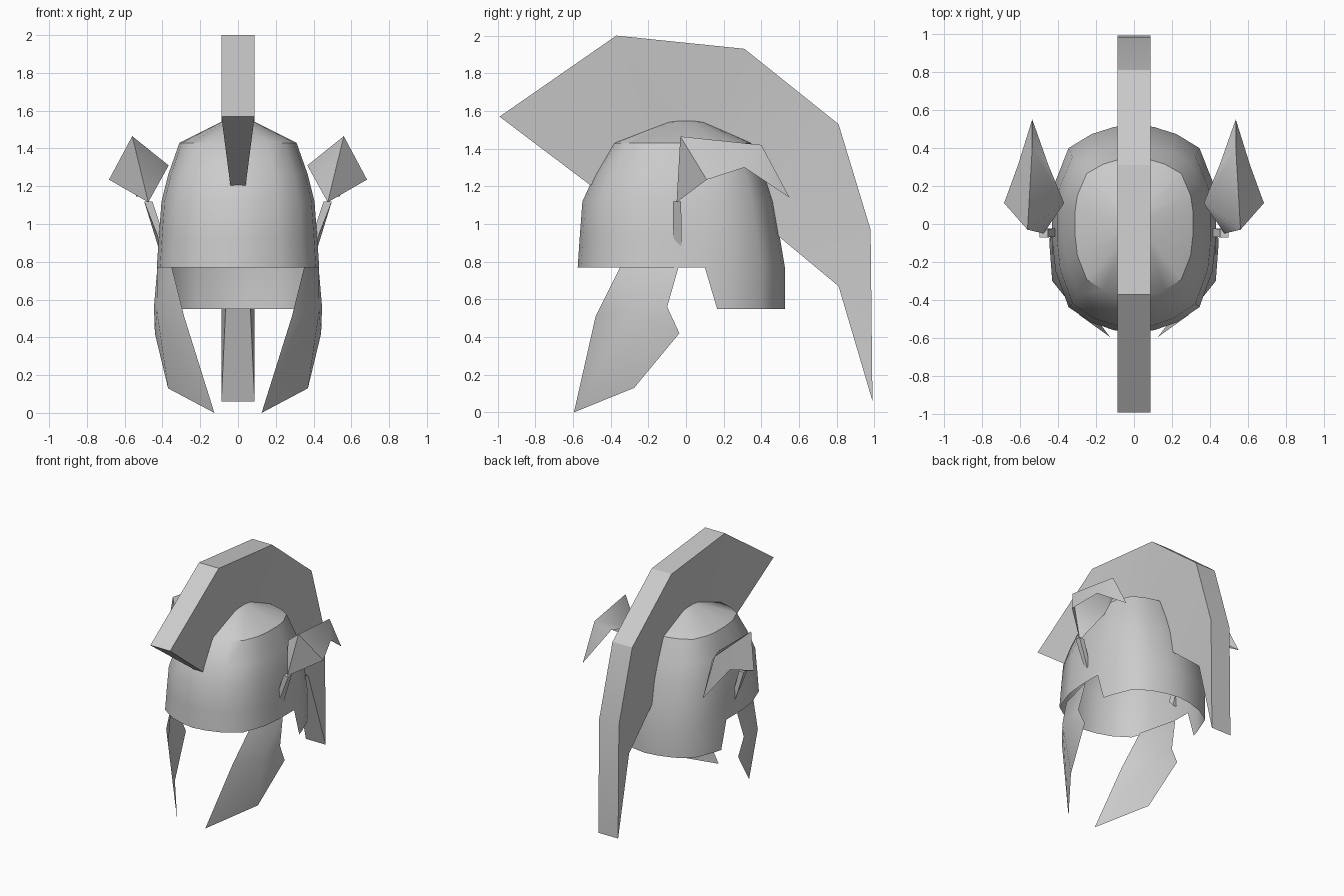
import bpy, math

if "Cube" in bpy.data.objects:
    bpy.data.objects.remove(bpy.data.objects["Cube"])


def make(name, verts, faces, mirror=False, smooth=40):
    mesh = bpy.data.meshes.new(name)
    mesh.from_pydata(verts, [], faces)
    mesh.update()
    ob = bpy.data.objects.new(name, mesh)
    bpy.context.collection.objects.link(ob)
    bpy.ops.object.select_all(action='DESELECT')
    ob.select_set(True)
    bpy.context.view_layer.objects.active = ob
    if smooth:
        bpy.ops.object.shade_smooth_by_angle(angle=math.radians(smooth))
    if mirror:
        ob.modifiers.new("Mirror", 'MIRROR').use_axis[0] = True
    return ob


# Helmet bowl: open shell lofted through rings (z, front, back, half width)
levels = [(0.77, .575, .525, .43), (0.92, .565, .50, .42), (1.12, .55, .465, .405),
          (1.26, .485, .42, .37), (1.43, .385, .35, .31), (1.54, .10, .10, .09)]
quarter = [(0, 1), (.25, .97), (.52, .90), (.8, .76), (.96, .43)]
half = ([(x, -y) for x, y in quarter] + [(1, -.15), (1, .19)]
        + [(x, y) for x, y in reversed(quarter)])
loop = half + [(-x, y) for x, y in half[-2:0:-1]]
n = len(loop)
verts = [(x * w, y * (f if y < 0 else b), z) for z, f, b, w in levels for x, y in loop]
faces = [(r * n + i, r * n + (i + 1) % n, (r + 1) * n + (i + 1) % n, (r + 1) * n + i)
         for r in range(len(levels) - 1) for i in range(n)]
top = (len(levels) - 1) * n
verts.append((0, 0, 1.555))
faces += [(top + i, top + (i + 1) % n, len(verts) - 1) for i in range(n)]

# Neck guard: drop the back part of the rim
rear = [i for i in range(n) if loop[i][1] > 0]
start = len(verts)
for i in rear:
    x, y, z = verts[i]
    verts.append((x, max(y, .165), .55))
faces += [(rear[k], start + k, start + k + 1, rear[k + 1]) for k in range(len(rear) - 1)]
make("helmet_bowl", verts, faces)

# Crest: side profile (y, z, half width), thinner where it meets the bowl
profile = [(-.99, 1.57, .088), (-.37, 2.0, .088), (.31, 1.93, .088), (.81, 1.53, .088),
           (.98, .97, .088), (.99, .06, .088), (.81, .67, .06), (.485, .94, .04),
           (.45, 1.12, .04), (.33, 1.42, .04), (.1, 1.53, .04), (-.1, 1.53, .04),
           (-.37, 1.42, .04), (-.50, 1.2, .04)]
m = len(profile)
verts = [(s * w, y, z) for s in (-1, 1) for y, z, w in profile]
faces = [(i, (i + 1) % m, m + (i + 1) % m, m + i) for i in range(m)]
# side walls: outer edge bridged to inner edge
sides = [(0, 1, 12, 13), (1, 11, 12), (1, 2, 10, 11), (2, 3, 9, 10),
         (3, 8, 9), (3, 4, 7, 8), (4, 6, 7), (4, 5, 6)]
faces += [tuple(reversed(f)) for f in sides] + [tuple(m + i for i in f) for f in sides]
make("crest", verts, faces, smooth=20)

# Cheek guards: outline fanned around one raised inner point
cheek = [(.35, -.35, .77), (.285, -.48, .51), (.125, -.595, 0), (.37, -.275, .13),
         (.44, -.035, .42), (.445, -.10, .56), (.427, -.04, .77), (.43, -.30, .54)]
make("cheek_guard", cheek, [(i, (i + 1) % 7, 7) for i in range(7)], mirror=True)

# Ear-shaped side leaves: arched spine with an outer and an inner edge
ear = [(.475, -.05, 1.115), (.56, -.03, 1.465), (.535, .40, 1.42), (.535, .55, 1.14),
       (.683, .11, 1.235), (.61, .31, 1.30),
       (.367, .11, 1.31), (.45, .31, 1.335)]
make("side_leaf", ear, [(0, 4, 1), (1, 4, 5, 2), (2, 5, 3),
                        (1, 6, 0), (2, 7, 6, 1), (3, 7, 2)], mirror=True, smooth=60)

# Stems holding the leaves
r = .022
verts = [(.475 + r * dx, -.048 + r * dy, 1.12) for dx, dy in ((-1, -1), (1, -1), (1, 1), (-1, 1))]
verts += [(.405 + .016 * dx, -.045 + r * dy, .90 - .025 * dy)
          for dx, dy in ((-1, -1), (1, -1), (1, 1), (-1, 1))]
make("leaf_stem", verts, [(0, 1, 2, 3), (7, 6, 5, 4)]
     + [(4 + i, 4 + (i + 1) % 4, (i + 1) % 4, i) for i in range(4)], mirror=True)
